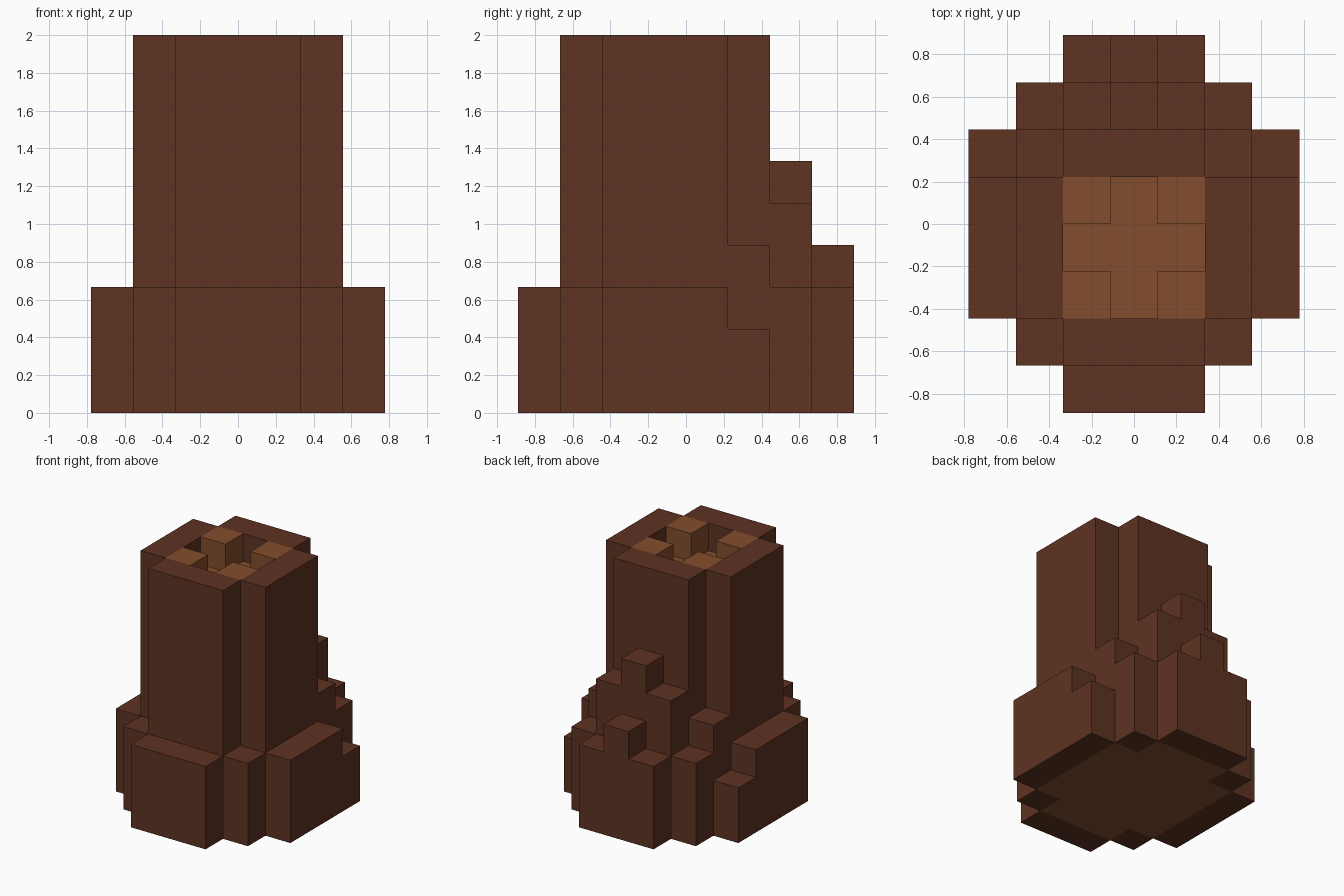
import bpy
import bmesh
import math
from mathutils import Vector

if "Cube" in bpy.data.objects:
    bpy.data.objects.remove(bpy.data.objects["Cube"], do_unlink=True)

U = 2 / 9  # edge of one block


def make_material(name, color):
    mat = bpy.data.materials.new(name)
    mat.use_nodes = True
    mat.diffuse_color = color
    bsdf = next(n for n in mat.node_tree.nodes if n.type == 'BSDF_PRINCIPLED')
    bsdf.inputs["Base Color"].default_value = color
    bsdf.inputs["Roughness"].default_value = 0.9
    return mat


BARK = make_material("dark_bark", (0.112, 0.033, 0.016, 1))
WOOD = make_material("light_wood", (0.227, 0.076, 0.026, 1))

owner = {}  # block (x, y, z) -> part name


def fill(part, half_x, y_range, z_range, inner_x=0):
    """Claim blocks mirrored in x, from inner_x to half_x, ends included."""
    for x in range(-half_x, half_x + 1):
        if abs(x) < inner_x:
            continue
        for y in range(y_range[0], y_range[1] + 1):
            for z in range(z_range[0], z_range[1] + 1):
                owner[x, y, z] = part


# Trunk: notched-corner column
fill("trunk", 2, (-2, 0), (3, 8))
fill("trunk", 1, (-3, 1), (3, 8))

# Root flare around the foot
fill("root_flare", 3, (-2, 0), (0, 2))
fill("root_flare", 2, (-3, 2), (0, 2))
fill("root_flare", 1, (-4, 3), (0, 2))
fill("root_flare", 3, (1, 1), (0, 1), inner_x=3)

# Stepped buttress and knobs at the back
fill("back_buttress", 2, (1, 1), (3, 3), inner_x=2)
fill("back_buttress", 1, (2, 2), (3, 4))
fill("back_buttress", 0, (2, 2), (5, 5))
fill("back_buttress", 0, (3, 3), (3, 3))

# Heartwood: core showing at the top, with a cross-shaped hollow
fill("heartwood", 1, (-2, 0), (7, 8))
for x, y in ((0, -2), (0, -1), (0, 0), (-1, -1), (1, -1)):
    del owner[x, y, 8]

# Cut wood on the underside, one block in from the bark
fill("underside_wood", 2, (-2, 1), (0, 0))
fill("underside_wood", 1, (-3, 2), (0, 0))


def build_part(name, mat):
    """Make the outer skin of the blocks that belong to one part."""
    bm = bmesh.new()
    for cell, part in owner.items():
        if part != name:
            continue
        for axis in range(3):
            for sign in (-1, 1):
                near = list(cell)
                near[axis] += sign
                if tuple(near) in owner:
                    continue
                normal = Vector((0, 0, 0))
                normal[axis] = sign
                a = Vector((0, 0, 0))
                a[(axis + 1) % 3] = 0.5
                b = normal.cross(a)
                mid = Vector(cell) + Vector((0, 0.5, 0.5)) + normal * 0.5
                corners = (mid - a - b, mid + a - b, mid + a + b, mid - a + b)
                bm.faces.new([bm.verts.new(c * U) for c in corners])
    bmesh.ops.remove_doubles(bm, verts=bm.verts, dist=0.001)
    bmesh.ops.dissolve_limit(bm, angle_limit=math.radians(1),
                             verts=bm.verts, edges=bm.edges)
    mesh = bpy.data.meshes.new(name)
    bm.to_mesh(mesh)
    bm.free()
    mesh.materials.append(mat)
    obj = bpy.data.objects.new(name, mesh)
    bpy.context.collection.objects.link(obj)


for part_name, material in (("trunk", BARK), ("root_flare", BARK),
                            ("back_buttress", BARK), ("heartwood", WOOD),
                            ("underside_wood", WOOD)):
    build_part(part_name, material)
